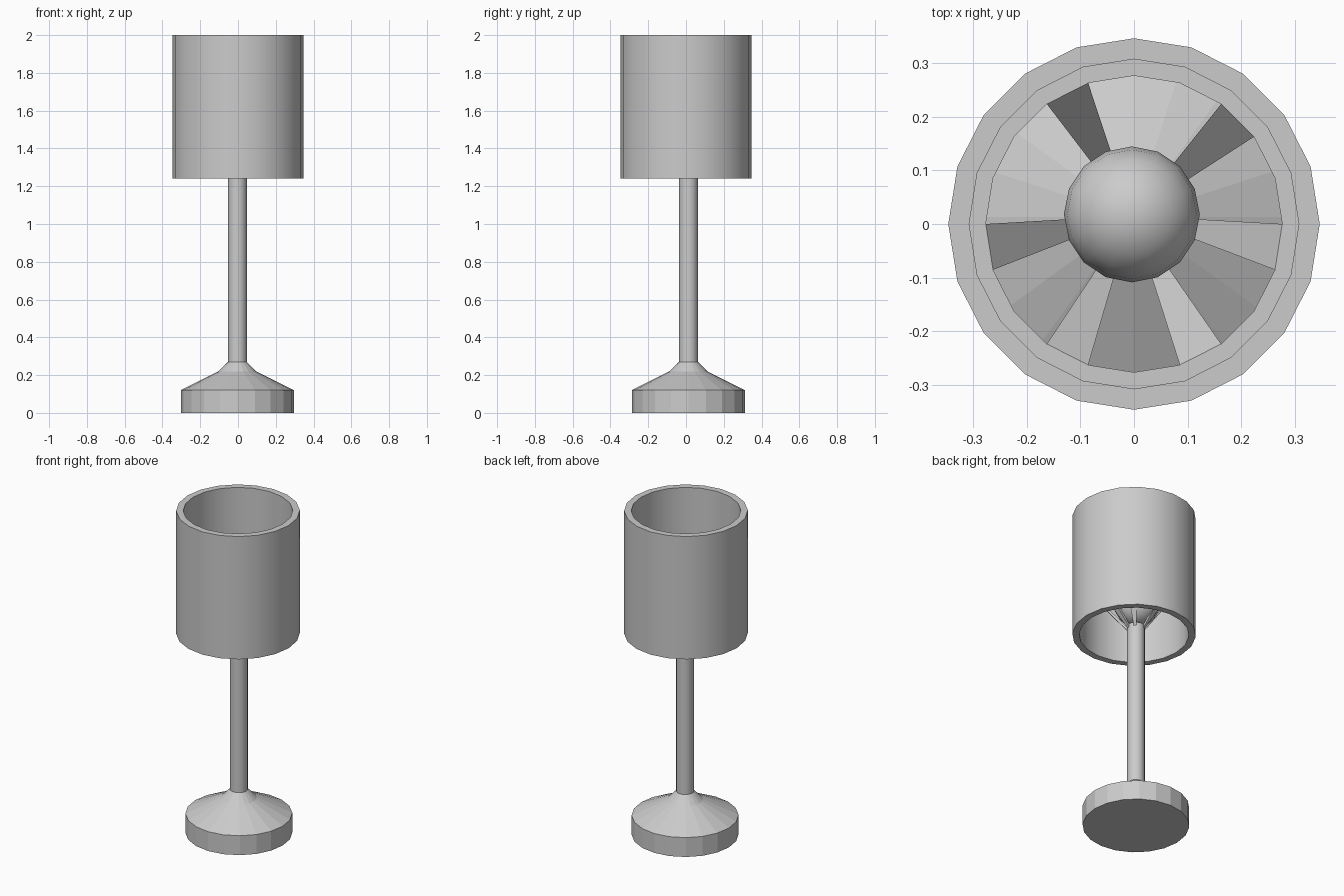
import bpy, bmesh
from math import sin, cos, radians

if "Cube" in bpy.data.objects:
    bpy.data.objects.remove(bpy.data.objects["Cube"])

SIDES = 20
STEM_XY = (-0.003, 0.013)      # base and stem sit slightly off the shade axis


def make_object(name, bm, smooth_angle=None):
    bmesh.ops.recalc_face_normals(bm, faces=bm.faces)
    mesh = bpy.data.meshes.new(name)
    bm.to_mesh(mesh)
    bm.free()
    ob = bpy.data.objects.new(name, mesh)
    bpy.context.collection.objects.link(ob)
    if smooth_angle:
        bpy.ops.object.select_all(action='DESELECT')
        ob.select_set(True)
        bpy.context.view_layer.objects.active = ob
        bpy.ops.object.shade_smooth_by_angle(angle=radians(smooth_angle))
    return ob


def point(r, z, deg, centre=(0, 0)):
    a = radians(deg)
    return (centre[0] + r * cos(a), centre[1] + r * sin(a), z)


def lathe(name, profile, centre=(0, 0), loop=False, smooth_angle=None):
    """Turn (radius, z) points; loop closes the profile, otherwise ends are capped."""
    bm = bmesh.new()
    rings = [[bm.verts.new(point(r, z, 360 * i / SIDES, centre)) for i in range(SIDES)]
             for r, z in profile]
    pairs = list(zip(rings, rings[1:]))
    if loop:
        pairs.append((rings[-1], rings[0]))
    else:
        bm.faces.new(rings[0])
        bm.faces.new(rings[-1])
    for a, b in pairs:
        for i in range(SIDES):
            j = (i + 1) % SIDES
            bm.faces.new((a[i], a[j], b[j], b[i]))
    return make_object(name, bm, smooth_angle)


# Foot: drum with a two-slope cone on top
lathe("base", [(0.3, 0), (0.3, 0.12), (0.1, 0.22), (0.05, 0.27)], STEM_XY)

# Upright stem
lathe("stem", [(0.05, 0.26), (0.05, 1.29)], STEM_XY, smooth_angle=30)

# Open drum shade with an inner ledge that carries the spokes
lathe("shade", [(0.347, 1.24), (0.347, 2.0), (0.308, 2.0), (0.308, 1.59),
                (0.277, 1.59), (0.277, 1.57), (0.308, 1.57), (0.308, 1.24)],
      loop=True, smooth_angle=30)

# Six one-segment spokes rising from the stem to the ledge
bm = bmesh.new()
for start in (36, 108, 180, 234, 288, 342):
    corners = []
    for drop in (0, 0.02):
        corners.append([bm.verts.new(p) for p in (
            point(0.05, 1.29 - drop, start, STEM_XY),
            point(0.05, 1.29 - drop, start + 18, STEM_XY),
            point(0.277, 1.59 - drop, start + 18),
            point(0.277, 1.59 - drop, start))])
    top, bottom = corners
    bm.faces.new(top)
    bm.faces.new(bottom[::-1])
    for i in range(4):
        j = (i + 1) % 4
        bm.faces.new((top[j], top[i], bottom[i], bottom[j]))
make_object("shade_spokes", bm)

# Round bulb resting on the stem
bpy.ops.mesh.primitive_uv_sphere_add(segments=16, ring_count=10, radius=0.127,
                                     location=(-0.004, 0.018, 1.43))
bulb = bpy.context.object
bulb.name = "bulb"
bpy.ops.object.shade_smooth()
